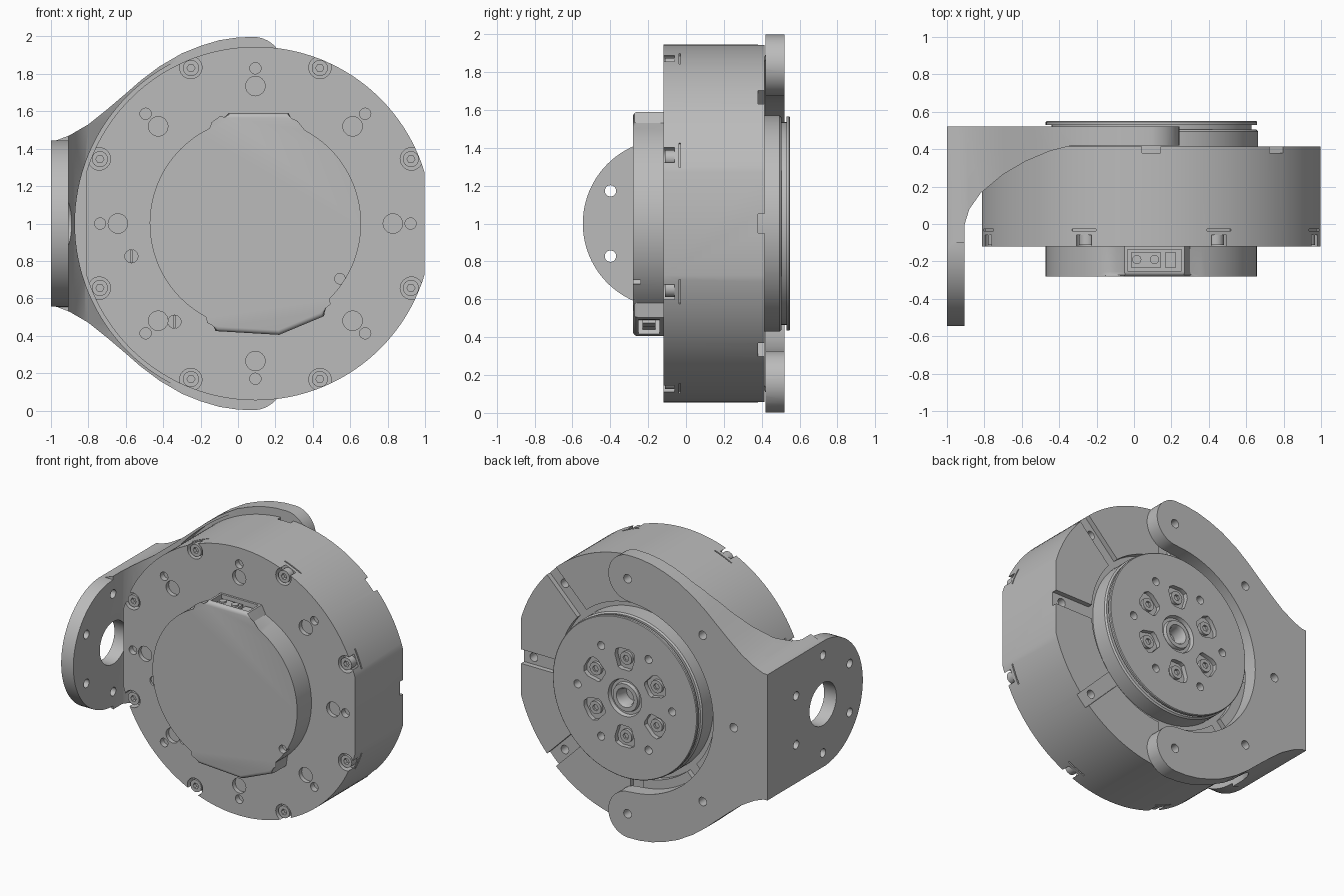
import bpy, bmesh
from math import radians, cos, sin, acos, degrees, pi

old = bpy.data.objects.get("Cube")
if old:
    bpy.data.objects.remove(old, do_unlink=True)

grey = bpy.data.materials.new("machined grey")
grey.use_nodes = True
COLOUR = (0.5, 0.5, 0.5, 1)
grey.diffuse_color = COLOUR
grey.node_tree.nodes["Principled BSDF"].inputs["Base Color"].default_value = COLOUR

CX, CZ = 0.093, 1.0          # motor axis, running along y


def along_y(u, v, w):
    return (u, w, v)


def along_x(u, v, w):
    return (w, u, v)


def along_z(u, v, w):
    return (u, v, w)


def arc(cx, cz, r, a0, a1, n):
    steps = [radians(a0 + (a1 - a0) * i / n) for i in range(n + 1)]
    return [(cx + r * cos(a), cz + r * sin(a)) for a in steps]


def circle(cx, cz, r, n=24):
    return arc(cx, cz, r, 0, 360, n)[:-1]


def polar(r, deg):
    return CX + r * cos(radians(deg)), CZ + r * sin(radians(deg))


def rect(u0, u1, v0, v1):
    return [(u0, v0), (u1, v0), (u1, v1), (u0, v1)]


def radial_box(deg, r0, r1, half):
    """Rectangle lying along a ray from the motor axis."""
    c, s = cos(radians(deg)), sin(radians(deg))
    return [(CX + r * c - t * s, CZ + r * s + t * c) for r, t in rect(r0, r1, -half, half)]


def prism(bm, pts, lo, hi, place=along_y):
    a = [bm.verts.new(place(u, v, lo)) for u, v in pts]
    b = [bm.verts.new(place(u, v, hi)) for u, v in pts]
    bm.faces.new(a)
    bm.faces.new(b[::-1])
    for i in range(len(pts)):
        j = (i + 1) % len(pts)
        bm.faces.new((a[i], b[i], b[j], a[j]))


def lathe(bm, profile, n=96):
    """Solid of revolution about the motor axis from (radius, y) points."""
    rings = [[bm.verts.new((u, y, v)) for u, v in circle(CX, CZ, r, n)] for r, y in profile]
    bm.faces.new(rings[0])
    bm.faces.new(rings[-1][::-1])
    for p, q in zip(rings, rings[1:]):
        for i in range(n):
            j = (i + 1) % n
            bm.faces.new((p[i], q[i], q[j], p[j]))


def to_object(name, bm):
    bmesh.ops.recalc_face_normals(bm, faces=bm.faces)
    mesh = bpy.data.meshes.new(name)
    bm.to_mesh(mesh)
    bm.free()
    mesh.materials.append(grey)
    obj = bpy.data.objects.new(name, mesh)
    bpy.context.scene.collection.objects.link(obj)
    return obj


def boolean(obj, bm, operation="DIFFERENCE"):
    cutter = to_object("cutter", bm)
    mod = obj.modifiers.new("cut", "BOOLEAN")
    mod.operation, mod.solver, mod.object = operation, "EXACT", cutter
    bpy.context.view_layer.update()
    graph = bpy.context.evaluated_depsgraph_get()
    mesh = bpy.data.meshes.new_from_object(obj.evaluated_get(graph))
    obj.modifiers.clear()
    obj.data = mesh
    bpy.data.objects.remove(cutter, do_unlink=True)


def smooth(obj, angle=30):
    obj.data.polygons.foreach_set("use_smooth", [True] * len(obj.data.polygons))
    obj.data.set_sharp_from_angle(angle=radians(angle))


def solid(*prisms):
    bm = bmesh.new()
    for p in prisms:
        prism(bm, *p)
    return bm


EIGHTHS = [45 * i for i in range(8)]
SIXTHS = [60 * i for i in range(6)]

# Motor housing: drum with two side flats
flat = degrees(acos(0.905 / 0.945))
drum = arc(CX, CZ, 0.945, flat, 180 - flat, 64) + arc(CX, CZ, 0.945, 180 + flat, 360 - flat, 64)
housing = to_object("motor_housing", solid((drum, -0.12, 0.415)))
cuts = bmesh.new()
for a in EIGHTHS:
    prism(cuts, circle(*polar(0.735, a), 0.052), -0.2, -0.09)       # large front holes
    prism(cuts, circle(*polar(0.83, a), 0.03), -0.2, -0.08)         # small front holes
    prism(cuts, circle(*polar(0.903, a + 22.5), 0.06), -0.2, -0.06) # screw notches
    prism(cuts, radial_box(a + 22.5, 0.93, 1.1, 0.07), -0.037, -0.028)
    prism(cuts, radial_box(a, 0.5, 1.1, 0.05), 0.38, 0.5)           # rear channels
for x, z in ((-0.57, 0.825), (-0.34, 0.475)):
    prism(cuts, circle(x, z, 0.035), -0.2, -0.105)
boolean(housing, cuts)
rear = solid((circle(CX, CZ, 0.61, 96), 0.38, 0.5))
for a in EIGHTHS:
    prism(rear, circle(*polar(0.83, a), 0.03), 0.3, 0.4)
boolean(housing, rear)
smooth(housing)

# Slotted plugs on the front face
smooth(to_object("plug_bars", solid(*[(rect(x - 0.006, x + 0.006, z - 0.033, z + 0.033), -0.12, -0.1)
                                      for x, z in ((-0.57, 0.825), (-0.34, 0.475))])))


def socket_screws(name, spots, r, lo, hi, socket_lo, socket_hi):
    screws = to_object(name, solid(*[(circle(x, z, r), lo, hi) for x, z in spots]))
    boolean(screws, solid(*[(circle(x, z, r * 0.5, 6), socket_lo, socket_hi) for x, z in spots]))
    smooth(screws)


socket_screws("front_screws", [polar(0.9, a + 22.5) for a in EIGHTHS], 0.043, -0.112, -0.05, -0.2, -0.085)

# Front cover: round cap with a flat top and an angled foot
outline = (arc(CX, CZ, 0.565, -48, 62, 40) + [(0.3, 1.53), (0.27, 1.59), (-0.05, 1.59), (-0.08, 1.555)]
           + arc(CX, CZ, 0.565, 113, 245, 48) + [(-0.12, 0.425), (0.22, 0.405), (0.46, 0.505)])
bm = solid((outline, -0.28, -0.11))
rim = [e for e in bm.edges if all(v.co.y < -0.27 for v in e.verts)]
bmesh.ops.bevel(bm, geom=rim, offset=0.025, segments=4, profile=0.5, affect="EDGES")
cover = to_object("front_cover", bm)


def foot_box(half, n0, n1):
    """Rectangle aligned with the slanted foot face."""
    return [(0.34 + 0.923 * t - 0.385 * n, 0.455 + 0.385 * t + 0.923 * n)
            for t, n in rect(-half, half, n0, n1)]


boolean(cover, solid((rect(-0.035, 0.255, 1.49, 1.7), -0.25, -0.135),
                     (foot_box(0.1, -0.06, 0.08), -0.25, -0.14),
                     (circle(0.545, 0.705, 0.028), -0.4, -0.24)))
smooth(cover)

# Connectors sunk into the cover
smooth(to_object("top_connector", solid((rect(-0.015, 0.145, 1.47, 1.57), -0.232, -0.152),
                                        (rect(0.165, 0.225, 1.47, 1.565), -0.232, -0.152))))
smooth(to_object("connector_pins", solid(*[(circle(x, -0.19, 0.024), 1.56, 1.58, along_z)
                                           for x in (0.015, 0.11)])))
smooth(to_object("foot_connector", solid((foot_box(0.03, 0.01, 0.1), -0.23, -0.16),
                                         *[([(x + s * 0.06, z + s * 0.025) for x, z in foot_box(0.018, 0.02, 0.1)],
                                            -0.23, -0.16) for s in (-1, 1)])))

# Rear output hub with stepped flange and centre bore
bm = bmesh.new()
lathe(bm, [(0.57, 0.33), (0.57, 0.495), (0.56, 0.505), (0.535, 0.505), (0.535, 0.53), (0.565, 0.53),
           (0.565, 0.545), (0.56, 0.55), (0.13, 0.55), (0.122, 0.525), (0.102, 0.525), (0.096, 0.547),
           (0.068, 0.547), (0.056, 0.525), (0.056, 0.45)])
hub = to_object("output_hub", bm)
bm = bmesh.new()
for a in SIXTHS:
    pocket = [polar(r, a + 30 + t) for r, t in ((0.2, -9), (0.215, -14), (0.3, -15), (0.335, -12), (0.348, -6),
                                                (0.348, 6), (0.335, 12), (0.3, 15), (0.215, 14), (0.2, 9))]
    prism(bm, pocket, 0.518, 0.6)
    prism(bm, circle(*polar(0.37, a), 0.028), 0.49, 0.6)
boolean(hub, bm)
smooth(hub)
socket_screws("hub_screws", [polar(0.275, a + 30) for a in SIXTHS], 0.045, 0.51, 0.538, 0.522, 0.6)

# Bracket: bent plate with a forked rear arm and a round side flange
bend = [(-1, -0.545), (-0.905, -0.545), (-0.905, 0), (-0.88, 0.08), (-0.82, 0.165), (-0.7, 0.265),
        (-0.58, 0.335), (-0.45, 0.39), (-0.33, 0.42), (0.4, 0.42), (0.4, 0.52), (-1, 0.52)]
bracket = to_object("bracket", solid((bend, -0.2, 2.2, along_z)))
upper = [(-1.1, 1.44), (-0.97, 1.445), (-0.9, 1.472), (-0.8, 1.53), (-0.7, 1.61), (-0.6, 1.695), (-0.52, 1.765),
         (-0.42, 1.84), (-0.3, 1.91), (-0.2, 1.95), (-0.1, 1.98), (0, 1.995)]
upper += arc(0.08, 1.835, 0.163, 85, -80, 20) + arc(CX, CZ, 0.67, 94, 180, 32)
fork = upper + [(x, 2 - z) for x, z in upper[-2::-1]]
boolean(bracket, solid((fork, -1, 1)), "INTERSECT")
flange = arc(-0.1, 1, 0.445, 90, 270, 48) + [(-0.1, -0.3), (0.8, -0.3), (0.8, 2.3), (-0.1, 2.3)]
boolean(bracket, solid((flange, -1.5, 1, along_x)), "INTERSECT")
boolean(bracket, solid((circle(CX, CZ, 0.965, 128), -1, 0.42)))
bm = solid((circle(-0.1, 1, 0.15, 40), -1.2, -0.87, along_x))
for a in SIXTHS:
    t = radians(a + 30)
    prism(bm, circle(-0.1 + 0.345 * cos(t), 1 + 0.345 * sin(t), 0.03), -1.2, -0.87, along_x)
for a in range(90, 271, 45):
    prism(bm, circle(*polar(0.83, a), 0.03), 0.2, 0.7)
boolean(bracket, bm)
smooth(bracket)
